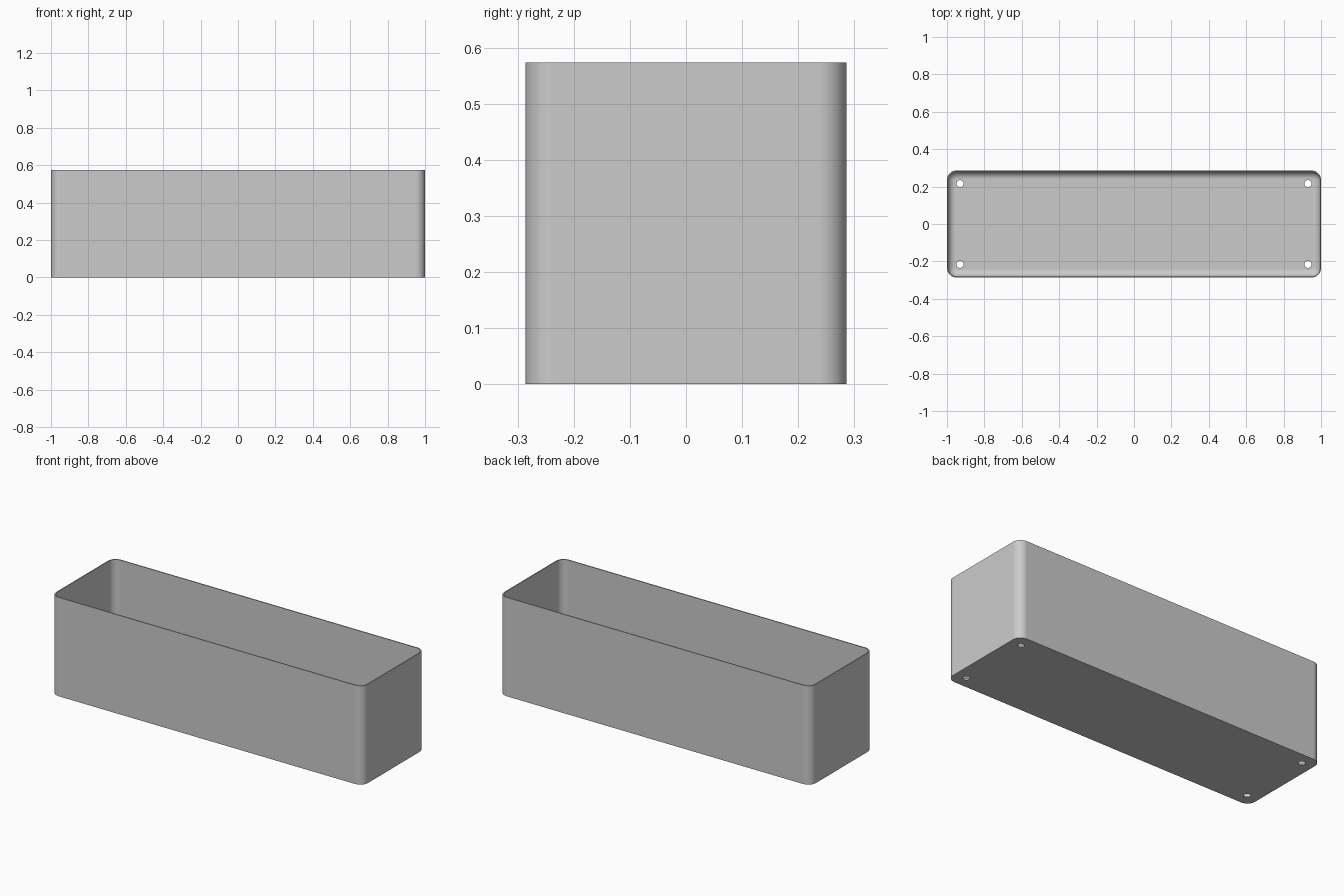
import bpy
import bmesh
from math import cos, sin, pi

cube = bpy.data.objects.get("Cube")
if cube:
    bpy.data.objects.remove(cube, do_unlink=True)

HALF_X, HALF_Y, HEIGHT = 1.0, 0.286, 0.573
CORNER, WALL, FLOOR, FILLET = 0.05, 0.006, 0.008, 0.04
CORNER_STEPS, FILLET_STEPS = 10, 8

grey = bpy.data.materials.new("light grey")
grey.use_nodes = True
colour = (0.6, 0.6, 0.6, 1)
grey.diffuse_color = colour
grey.node_tree.nodes["Principled BSDF"].inputs["Base Color"].default_value = colour


def ring(bm, inset, z):
    """Rounded rectangle of vertices, moved inward by inset."""
    radius = CORNER - inset
    verts = []
    for quarter, (sx, sy) in enumerate([(1, 1), (-1, 1), (-1, -1), (1, -1)]):
        for step in range(CORNER_STEPS + 1):
            a = (quarter + step / CORNER_STEPS) * pi / 2
            verts.append(bm.verts.new((sx * (HALF_X - CORNER) + radius * cos(a),
                                       sy * (HALF_Y - CORNER) + radius * sin(a), z)))
    return verts


# Trough: outer wall, rim, inner wall, rounded inner base
bm = bmesh.new()
levels = [(0, 0), (0, HEIGHT), (WALL, HEIGHT)]
for i in range(FILLET_STEPS + 1):
    a = i / FILLET_STEPS * pi / 2
    levels.append((WALL + FILLET * (1 - cos(a)), FLOOR + FILLET * (1 - sin(a))))
rings = [ring(bm, inset, z) for inset, z in levels]
for low, high in zip(rings, rings[1:]):
    for i in range(len(low)):
        j = (i + 1) % len(low)
        bm.faces.new((low[i], low[j], high[j], high[i]))
bm.faces.new(reversed(rings[0]))
bm.faces.new(rings[-1])
bmesh.ops.recalc_face_normals(bm, faces=bm.faces)
mesh = bpy.data.meshes.new("planter_trough")
bm.to_mesh(mesh)
bm.free()
trough = bpy.data.objects.new("planter_trough", mesh)
bpy.context.collection.objects.link(trough)
mesh.materials.append(grey)

# Drain holes near the four corners
for sx in (-1, 1):
    for sy in (-1, 1):
        bpy.ops.mesh.primitive_cylinder_add(vertices=32, radius=0.019, depth=0.1,
                                            location=(sx * 0.93, sy * 0.216, 0))
        cutter = bpy.context.object
        cutter.name = "drain_hole_cutter"
        cutter.hide_render = True
        cutter.data.materials.append(grey)
        hole = trough.modifiers.new("drain_hole", 'BOOLEAN')
        hole.operation = 'DIFFERENCE'
        hole.solver = 'EXACT'
        hole.object = cutter
        bpy.ops.object.select_all(action='DESELECT')
        trough.select_set(True)
        bpy.context.view_layer.objects.active = trough
        bpy.ops.object.modifier_apply(modifier=hole.name)
        bpy.data.objects.remove(cutter, do_unlink=True)

# Smooth corners with flat walls and crisp rim
bpy.ops.object.shade_smooth_by_angle(angle=pi / 6)
weighted = trough.modifiers.new("flat_walls", 'WEIGHTED_NORMAL')
weighted.keep_sharp = True
